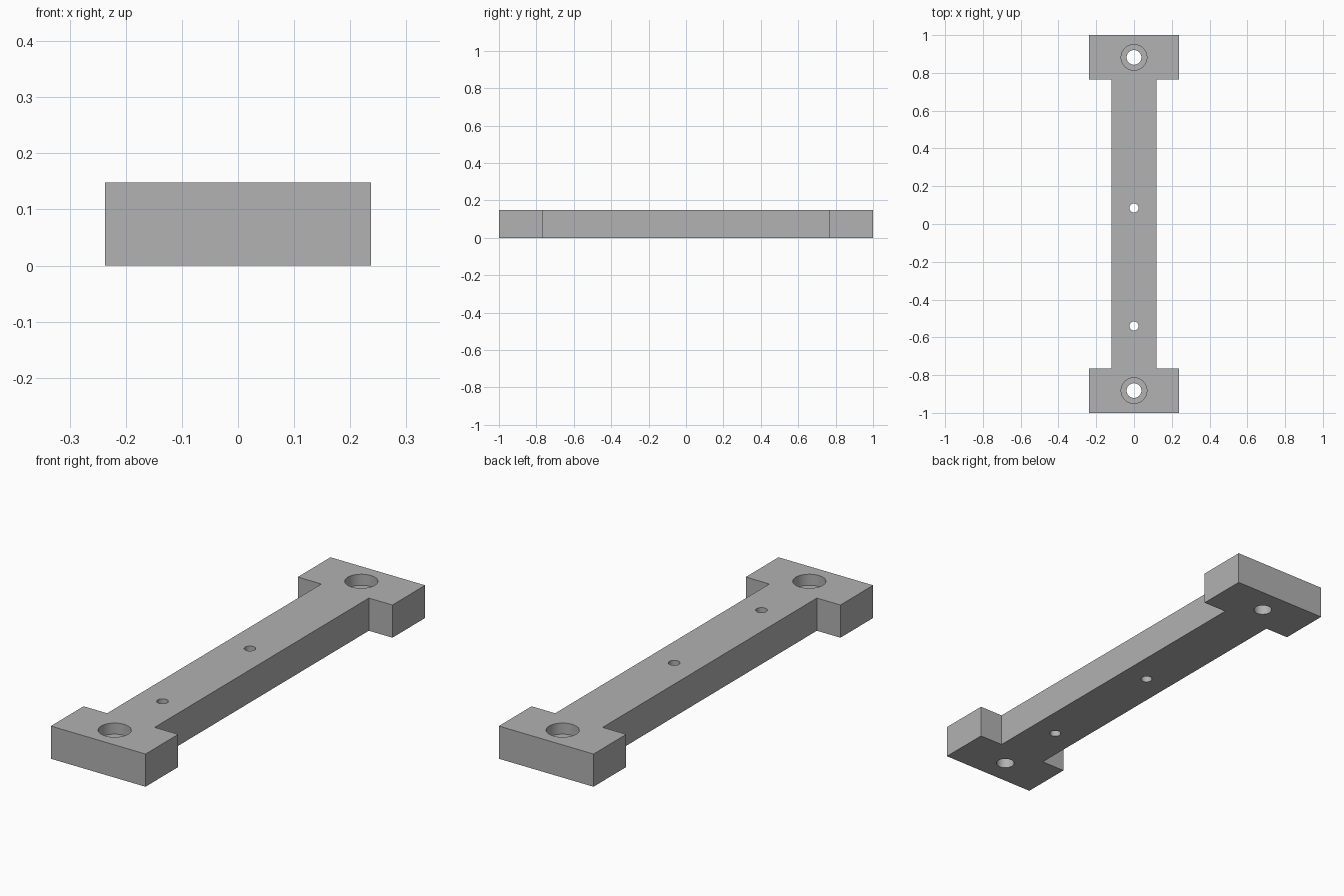
import bpy
import bmesh

default = bpy.data.objects.get("Cube")
if default:
    bpy.data.objects.remove(default, do_unlink=True)

THICK = 0.148
HEAD_X, SHAFT_X = 0.237, 0.119
END_Y, HEAD_Y = 1.0, 0.766
BOLT_Y = 0.882
BORE_DEPTH = 0.05

grey = bpy.data.materials.new("plain grey")
grey.use_nodes = True
colour = (0.445, 0.445, 0.445, 1)
grey.diffuse_color = colour
grey.node_tree.nodes["Principled BSDF"].inputs["Base Color"].default_value = colour

# I-shaped plate: one quarter outline mirrored round, then extruded
quarter = [(HEAD_X, END_Y), (HEAD_X, HEAD_Y), (SHAFT_X, HEAD_Y)]
right_side = quarter + [(x, -y) for x, y in reversed(quarter)]
outline = right_side + [(-x, y) for x, y in reversed(right_side)]
bm = bmesh.new()
base = bm.faces.new([bm.verts.new((x, y, 0)) for x, y in outline])
top = bmesh.ops.extrude_face_region(bm, geom=[base])["geom"]
bmesh.ops.translate(bm, vec=(0, 0, THICK),
                    verts=[v for v in top if isinstance(v, bmesh.types.BMVert)])
bmesh.ops.recalc_face_normals(bm, faces=bm.faces)
mesh = bpy.data.meshes.new("mounting_bar")
bm.to_mesh(mesh)
bm.free()
mesh.materials.append(grey)
bar = bpy.data.objects.new("mounting_bar", mesh)
bpy.context.collection.objects.link(bar)


def drill(name, y, radius, bottom):
    """Cut a round hole down from the top to the given height."""
    height = THICK + 0.1 - bottom
    bpy.ops.mesh.primitive_cylinder_add(vertices=48, radius=radius, depth=height,
                                        location=(0, y, bottom + height / 2))
    cutter = bpy.context.object
    cutter.name = name
    cutter.hide_render = True
    cutter.data.materials.append(grey)
    bpy.context.view_layer.objects.active = bar
    cut = bar.modifiers.new(name, "BOOLEAN")
    cut.operation = "DIFFERENCE"
    cut.solver = "EXACT"
    cut.object = cutter
    bpy.ops.object.modifier_apply(modifier=cut.name)
    bpy.data.objects.remove(cutter, do_unlink=True)


# Counterbored bolt holes in both heads
for y in (-BOLT_Y, BOLT_Y):
    drill("counterbore", y, 0.068, THICK - BORE_DEPTH)
    drill("bolt_hole", y, 0.039, -0.1)

# Small holes through the shaft
for y in (-0.54, 0.085):
    drill("pin_hole", y, 0.024, -0.1)

# Smooth hole walls, sharp edges
bpy.ops.object.select_all(action="DESELECT")
bar.select_set(True)
bpy.context.view_layer.objects.active = bar
bpy.ops.object.shade_smooth_by_angle(angle=0.5)
